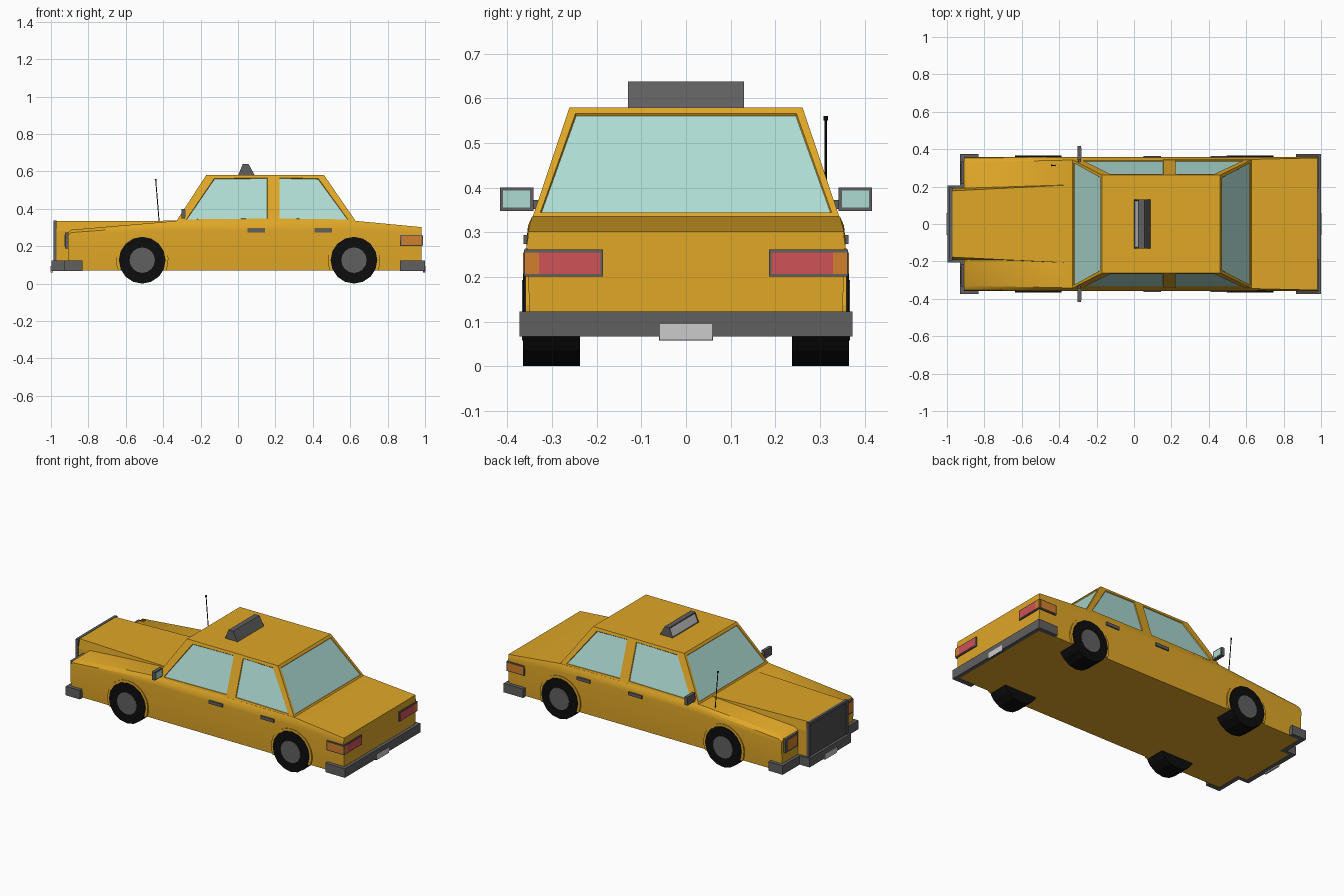
import bpy, bmesh, math
from mathutils import Matrix, Vector

cube = bpy.data.objects.get("Cube")
if cube:
    bpy.data.objects.remove(cube, do_unlink=True)


def material(name, r, g, b):
    m = bpy.data.materials.new(name)
    m.diffuse_color = (r, g, b, 1)
    m.use_nodes = True
    m.node_tree.nodes["Principled BSDF"].inputs["Base Color"].default_value = (r, g, b, 1)
    return m


YELLOW = material("taxi yellow", 0.74, 0.385, 0.02)
GLASS = material("pale glass", 0.42, 0.71, 0.65)
GREY = material("dark grey trim", 0.115, 0.115, 0.115)
DARK = material("grille grey", 0.075, 0.075, 0.075)
BLACK = material("tyre black", 0.004, 0.004, 0.004)
SILVER = material("plate silver", 0.6, 0.6, 0.6)
RED = material("lamp red", 0.62, 0.085, 0.095)
ORANGE = material("lamp orange", 0.65, 0.21, 0.025)


def finish(name, bm, *mats, angle=None):
    bmesh.ops.recalc_face_normals(bm, faces=bm.faces)
    me = bpy.data.meshes.new(name)
    bm.to_mesh(me)
    bm.free()
    for m in mats:
        me.materials.append(m)
    if angle:
        me.shade_smooth()
        me.set_sharp_from_angle(angle=math.radians(angle))
    ob = bpy.data.objects.new(name, me)
    bpy.context.scene.collection.objects.link(ob)
    return ob


def box(name, mat, x, y, z):
    bm = bmesh.new()
    bmesh.ops.create_cube(bm, size=1)
    for v in bm.verts:
        v.co = [a + (b - a) * (c + 0.5) for (a, b), c in zip((x, y, z), v.co)]
    return finish(name, bm, mat)


def pair(name, mat, x, y, z):
    """One box on each side of the car."""
    box("left_" + name, mat, x, y, z)
    box("right_" + name, mat, x, (-y[1], -y[0]), z)


def rod(name, mat, a, b, radius, sides, angle=None):
    a, b = Vector(a), Vector(b)
    bm = bmesh.new()
    turn = (b - a).to_track_quat('Z', 'Y').to_matrix().to_4x4()
    bmesh.ops.create_cone(bm, cap_ends=True, segments=sides, radius1=radius, radius2=radius,
                          depth=(b - a).length, matrix=Matrix.Translation((a + b) / 2) @ turn)
    return finish(name, bm, mat, angle=angle)


def loft(name, mat, sections, angle=None):
    """Skin matching rings of points and cap both ends."""
    bm = bmesh.new()
    rings = [[bm.verts.new(p) for p in s] for s in sections]
    for r, q in zip(rings, rings[1:]):
        for i in range(len(r)):
            j = (i + 1) % len(r)
            bm.faces.new((r[i], r[j], q[j], q[i]))
    bm.faces.new(rings[0])
    bm.faces.new(rings[-1])
    return finish(name, bm, mat, angle=angle)


def mirrored(x, half):
    return [(x, y, z) for y, z in half] + [(x, -y, z) for y, z in reversed(half)]


def recess(bm, faces, margin, depth, index):
    bmesh.ops.inset_individual(bm, faces=faces, thickness=margin, depth=0)
    bmesh.ops.inset_individual(bm, faces=faces, thickness=0.003, depth=-depth)
    for f in faces:
        f.material_index = index


# Lower body: x, shoulder height, top height, top half width
stations = [(-0.91, 0.24, 0.272, 0.33), (-0.89, 0.25, 0.288, 0.33), (-0.33, 0.285, 0.335, 0.342),
            (0.63, 0.285, 0.335, 0.345), (0.98, 0.27, 0.302, 0.354)]
loft("body", YELLOW,
     [mirrored(x, [(0.348, 0.07), (0.357, s), (0.354, s * 0.4 + t * 0.6), (w, t)])
      for x, s, t, w in stations], angle=35)

# Raised hood running forward to the grille
loft("hood", YELLOW, [mirrored(-0.975, [(0.192, 0.07), (0.19, 0.28), (0.177, 0.335)]),
                      mirrored(-0.32, [(0.212, 0.07), (0.212, 0.28), (0.21, 0.336)])])

# Cabin with recessed windows
bm = bmesh.new()
columns = [(-0.33, -0.17), (-0.295, -0.138), (0.173, 0.173), (0.205, 0.205), (0.607, 0.44), (0.63, 0.46)]
low, high = {}, {}
windows = []
for s in (1, -1):
    low[s] = [bm.verts.new((a, s * 0.344, 0.333)) for a, b in columns]
    high[s] = [bm.verts.new((b, s * 0.261, 0.58)) for a, b in columns]
    for i in range(len(columns) - 1):
        f = bm.faces.new((low[s][i], low[s][i + 1], high[s][i + 1], high[s][i]))
        if i in (1, 3):
            windows.append(f)
for i in (0, -1):
    windows.append(bm.faces.new((low[1][i], low[-1][i], high[-1][i], high[1][i])))
bm.faces.new(high[1] + high[-1][::-1])
bm.faces.new(low[1] + low[-1][::-1])
bmesh.ops.recalc_face_normals(bm, faces=bm.faces)
recess(bm, windows, 0.022, 0.005, 1)
finish("cabin", bm, YELLOW, GLASS)

# Roof sign with a pale forward panel
bm = bmesh.new()
for y in (-0.13, 0.13):
    for x, z in ((0, 0.578), (0.09, 0.578), (0.057, 0.638), (0.025, 0.638)):
        bm.verts.new((x, y, z))
bmesh.ops.convex_hull(bm, input=bm.verts)
bmesh.ops.dissolve_limit(bm, angle_limit=0.02, verts=bm.verts, edges=bm.edges)
bmesh.ops.recalc_face_normals(bm, faces=bm.faces)
recess(bm, [f for f in bm.faces if f.normal.x < -0.5], 0.007, 0.003, 1)
finish("roof_sign", bm, GREY, SILVER)

# Wheels, hubs and arch lips
for end, wx in (("front", -0.512), ("rear", 0.62)):
    for side, s in (("left", 1), ("right", -1)):
        name = end + "_" + side
        rod(name + "_tyre", BLACK, (wx, s * 0.237, 0.125), (wx, s * 0.365, 0.125), 0.125, 16)
        rod(name + "_hub", GREY, (wx, s * 0.35, 0.125), (wx, s * 0.367, 0.125), 0.068, 16)
        start = math.asin(-0.055 / 0.14)
        angles = [start + (math.pi - 2 * start) * i / 16 for i in range(17)]
        arc = [(wx + 0.14 * math.cos(a), 0.125 + 0.14 * math.sin(a)) for a in angles]
        loft(name + "_arch", YELLOW, [[(x, s * y, z) for x, z in arc] for y in (0.34, 0.3595)])

# Bumpers
BZ = (0.067, 0.123)
box("rear_bumper", GREY, (0.975, 1.0), (-0.373, 0.373), BZ)
pair("rear_bumper_end", GREY, (0.865, 0.976), (0.345, 0.373), BZ)
box("front_bumper", GREY, (-0.998, -0.97), (-0.205, 0.205), BZ)
pair("front_bumper_return", GREY, (-0.971, -0.905), (0.185, 0.205), BZ)
pair("front_bumper_wing", GREY, (-0.93, -0.905), (0.204, 0.373), BZ)
pair("front_bumper_end", GREY, (-0.906, -0.832), (0.345, 0.373), BZ)
box("rear_plate", SILVER, (0.99, 1.002), (-0.058, 0.058), (0.06, 0.094))
box("rear_plate_frame", GREY, (0.99, 1.001), (-0.061, 0.061), (0.058, 0.097))
box("front_plate", SILVER, (-1.002, -0.99), (-0.058, 0.058), (0.06, 0.094))

# Grille and its frame
box("grille", DARK, (-0.982, -0.97), (-0.18, 0.18), (0.12, 0.325))
box("grille_top_frame", GREY, (-0.987, -0.97), (-0.19, 0.19), (0.322, 0.337))
pair("grille_side_frame", GREY, (-0.987, -0.97), (0.178, 0.195), (0.12, 0.335))

# Front lamps
pair("front_lamp_frame", GREY, (-0.924, -0.9), (0.215, 0.335), (0.187, 0.272))
pair("front_lamp", ORANGE, (-0.927, -0.92), (0.227, 0.323), (0.198, 0.261))

# Tail lamps wrapping onto the sides
pair("tail_frame", GREY, (0.97, 0.987), (0.186, 0.363), (0.201, 0.261))
pair("tail_side_frame", GREY, (0.866, 0.975), (0.34, 0.363), (0.201, 0.261))
pair("tail_red_lens", RED, (0.98, 0.989), (0.192, 0.329), (0.207, 0.255))
pair("tail_orange_lens", ORANGE, (0.98, 0.989), (0.329, 0.361), (0.207, 0.255))
pair("tail_side_lens", ORANGE, (0.873, 0.98), (0.357, 0.365), (0.207, 0.255))

# Door handles and mirrors
pair("front_door_handle", GREY, (0.052, 0.145), (0.345, 0.364), (0.274, 0.294))
pair("rear_door_handle", GREY, (0.41, 0.502), (0.345, 0.364), (0.274, 0.294))
pair("mirror", GREY, (-0.303, -0.283), (0.342, 0.417), (0.348, 0.4))
pair("mirror_stalk", GREY, (-0.3, -0.287), (0.315, 0.345), (0.352, 0.372))
pair("mirror_glass", GLASS, (-0.286, -0.281), (0.349, 0.41), (0.355, 0.393))

# Aerial
rod("aerial", BLACK, (-0.42, 0.313, 0.31), (-0.44, 0.313, 0.555), 0.0025, 8, angle=50)
rod("aerial_tip", BLACK, (-0.4397, 0.313, 0.551), (-0.4405, 0.313, 0.56), 0.005, 8, angle=50)
